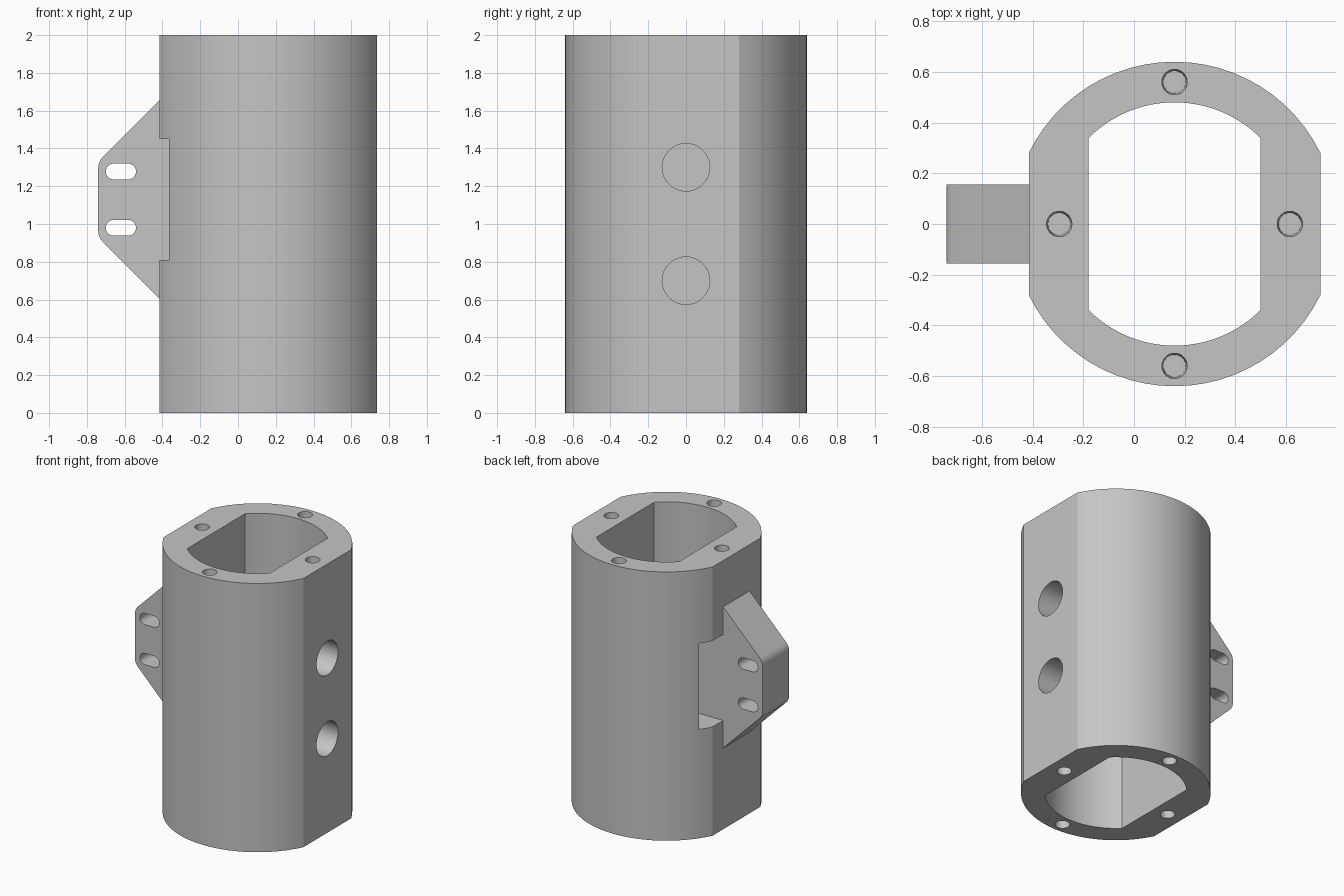
import bpy
import bmesh
from math import sin, cos, acos, pi, radians
from mathutils import Matrix, Vector

CX = 0.16      # tube axis
MID = 1.13     # bracket middle height

if "Cube" in bpy.data.objects:
    bpy.data.objects.remove(bpy.data.objects["Cube"])

grey = bpy.data.materials.new("plain grey")
grey.use_nodes = True
colour = (0.56, 0.56, 0.56, 1)
grey.diffuse_color = colour
grey.node_tree.nodes["Principled BSDF"].inputs["Base Color"].default_value = colour


def make_object(name, bm):
    bmesh.ops.recalc_face_normals(bm, faces=bm.faces[:])
    mesh = bpy.data.meshes.new(name)
    bm.to_mesh(mesh)
    bm.free()
    mesh.materials.append(grey)
    obj = bpy.data.objects.new(name, mesh)
    bpy.context.collection.objects.link(obj)
    return obj


def prism(name, points, offset):
    """Extrude a closed outline of 3D points along an offset."""
    bm = bmesh.new()
    face = bm.faces.new([bm.verts.new(p) for p in points])
    result = bmesh.ops.extrude_face_region(bm, geom=[face], use_keep_orig=True)
    moved = [v for v in result["geom"] if isinstance(v, bmesh.types.BMVert)]
    bmesh.ops.translate(bm, verts=moved, vec=offset)
    return make_object(name, bm)


def flat_sided_circle(radius, half_width, z, steps=24):
    """Circle trimmed by two flats facing -x and +x."""
    start = acos(half_width / radius)
    points = []
    for base in (0, pi):
        for i in range(steps + 1):
            a = base + start + (pi - 2 * start) * i / steps
            points.append((CX + radius * cos(a), radius * sin(a), z))
    return points


def box(name, low, high):
    points = [(low[0], low[1], low[2]), (high[0], low[1], low[2]),
              (high[0], high[1], low[2]), (low[0], high[1], low[2])]
    return prism(name, points, (0, 0, high[2] - low[2]))


def cylinder(name, centre, r1, r2, depth, rotation=Matrix()):
    bm = bmesh.new()
    bmesh.ops.create_cone(bm, cap_ends=True, segments=32, radius1=r1, radius2=r2,
                          depth=depth, matrix=Matrix.Translation(Vector(centre)) @ rotation)
    return make_object(name, bm)


def combine(target, tool, operation):
    mod = target.modifiers.new("combine", "BOOLEAN")
    mod.operation = operation
    mod.solver = "EXACT"
    mod.object = tool
    bpy.context.view_layer.objects.active = target
    bpy.ops.object.modifier_apply(modifier=mod.name)
    bpy.data.objects.remove(tool)


# Tube with two flat sides
body = prism("tube_body_with_bracket", flat_sided_circle(0.64, 0.575, 0), (0, 0, 2))

# Side bracket with rounded outer corners
r = 0.08
upper = [(-0.3, 0.53), (-0.41, 0.53)]
for i in range(7):
    a = radians(135 + 45 * i / 6)
    upper.append((-0.74 + r + r * cos(a), 0.167 + r * sin(a)))
outline = upper + [(x, -z) for x, z in reversed(upper)]
bracket = prism("bracket", [(x, -0.155, MID + z) for x, z in outline], (0, 0.31, 0))
combine(body, bracket, "UNION")

# Central opening
combine(body, prism("bore", flat_sided_circle(0.48, 0.34, -0.1), (0, 0, 2.2)), "DIFFERENCE")

# Windows beside the bracket root
for side in (-1, 1):
    ys = sorted((side * 0.156, side * 0.366))
    combine(body, box("window", (-0.5, ys[0], 0.81), (-0.13, ys[1], 1.45)), "DIFFERENCE")

# Slots through the bracket
for z in (0.98, 1.278):
    points = []
    for centre, base in ((-0.582, -90), (-0.658, 90)):
        for i in range(13):
            a = radians(base + 180 * i / 12)
            points.append((centre + 0.042 * cos(a), -0.3, z + 0.042 * sin(a)))
    combine(body, prism("slot", points, (0, 0.6, 0)), "DIFFERENCE")

# Round holes through the flat on the left side
for z in (0.7, 1.3):
    combine(body, cylinder("side_hole", (0.6, 0, z), 0.126, 0.126, 0.4,
                           Matrix.Rotation(pi / 2, 4, "Y")), "DIFFERENCE")

# Blind screw holes in both ends
for x, y in ((CX, 0.56), (CX, -0.56), (CX - 0.455, 0), (CX + 0.455, 0)):
    combine(body, cylinder("screw_hole", (x, y, 2), 0.044, 0.056, 0.5), "DIFFERENCE")
    combine(body, cylinder("screw_hole", (x, y, 0), 0.056, 0.044, 0.5), "DIFFERENCE")

bpy.ops.object.select_all(action="DESELECT")
body.select_set(True)
bpy.context.view_layer.objects.active = body
bpy.ops.object.shade_smooth_by_angle(angle=radians(25))
